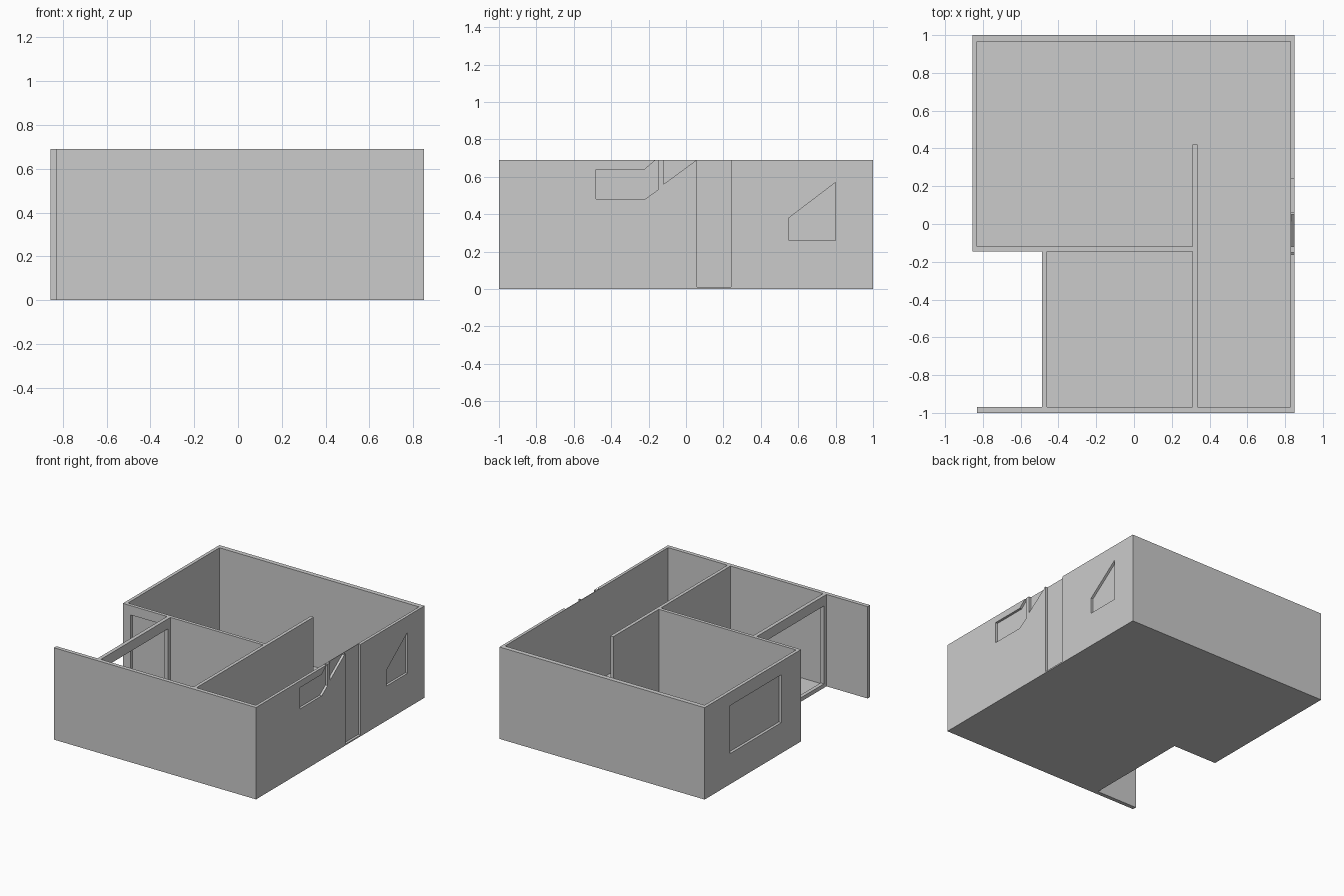
import bpy, bmesh

if "Cube" in bpy.data.objects:
    bpy.data.objects.remove(bpy.data.objects["Cube"])

H = 0.69  # wall height


def prism(name, axis, profile, a, b):
    """Extrude a 2D profile along x (profile = y,z), y (x,z) or z (x,y)."""
    def place(u, v, d):
        return {'x': (d, u, v), 'y': (u, d, v), 'z': (u, v, d)}[axis]
    bm = bmesh.new()
    face = bm.faces.new([bm.verts.new(place(u, v, a)) for u, v in profile])
    ext = bmesh.ops.extrude_face_region(bm, geom=[face])
    shift = place(0, 0, b - a)
    bmesh.ops.translate(bm, vec=shift,
                        verts=[g for g in ext['geom'] if isinstance(g, bmesh.types.BMVert)])
    bmesh.ops.recalc_face_normals(bm, faces=bm.faces)
    me = bpy.data.meshes.new(name)
    bm.to_mesh(me)
    bm.free()
    ob = bpy.data.objects.new(name, me)
    bpy.context.collection.objects.link(ob)
    return ob


def rect(u0, v0, u1, v1):
    return [(u0, v0), (u1, v0), (u1, v1), (u0, v1)]


def wall(name, x0, y0, x1, y1):
    return prism(name, 'z', rect(x0, y0, x1, y1), 0, H)


def cut(target, axis, profile, a, b):
    cutter = prism("cutter", axis, profile, a, b)
    cutter.hide_render = True
    mod = target.modifiers.new("opening", 'BOOLEAN')
    mod.operation = 'DIFFERENCE'
    mod.solver = 'EXACT'
    mod.object = cutter
    bpy.context.view_layer.objects.active = target
    bpy.ops.object.modifier_apply(modifier=mod.name)
    bpy.data.objects.remove(cutter)


# L-shaped floor slab
prism("floor", 'z', [(-0.85, 0.995), (0.849, 0.995), (0.849, -0.999), (-0.488, -0.999),
                     (-0.488, -0.144), (-0.85, -0.144)], 0, 0.008)

# Outer walls
wall("front_wall", -0.83, -1.0, 0.85, -0.97)
wall("back_wall", -0.855, 0.965, 0.85, 1.0)
left = wall("left_wall", -0.855, -0.12, -0.83, 0.965)
right = wall("right_wall", 0.828, -0.97, 0.85, 0.965)

# Inner walls
cross = wall("cross_wall", -0.855, -0.145, 0.31, -0.12)
side = wall("porch_wall", -0.488, -0.97, -0.46, -0.145)
wall("long_partition", 0.31, -0.97, 0.335, 0.42)

# Recessed window in the left wall
cut(left, 'x', rect(0.09, 0.23, 0.70, 0.59), -0.9, -0.834)

# Recessed openings in the right wall: high window, gap, doorway, large window
for shape in (
    [(-0.48, 0.48), (-0.22, 0.48), (-0.15, 0.53), (-0.15, 0.70), (-0.22, 0.64), (-0.48, 0.64)],
    [(-0.12, 0.56), (0.05, 0.685), (0.05, 0.70), (-0.12, 0.70)],
    rect(0.06, 0.01, 0.24, 0.72),
    [(0.55, 0.26), (0.80, 0.26), (0.80, 0.57), (0.55, 0.38)],
):
    cut(right, 'x', shape, 0.832, 0.9)

# Recessed porch door and large open side
cut(cross, 'y', rect(-0.79, 0.03, -0.51, 0.62), -0.2, -0.124)
cut(side, 'x', rect(-0.94, 0.03, -0.175, 0.615), -0.6, -0.4)
